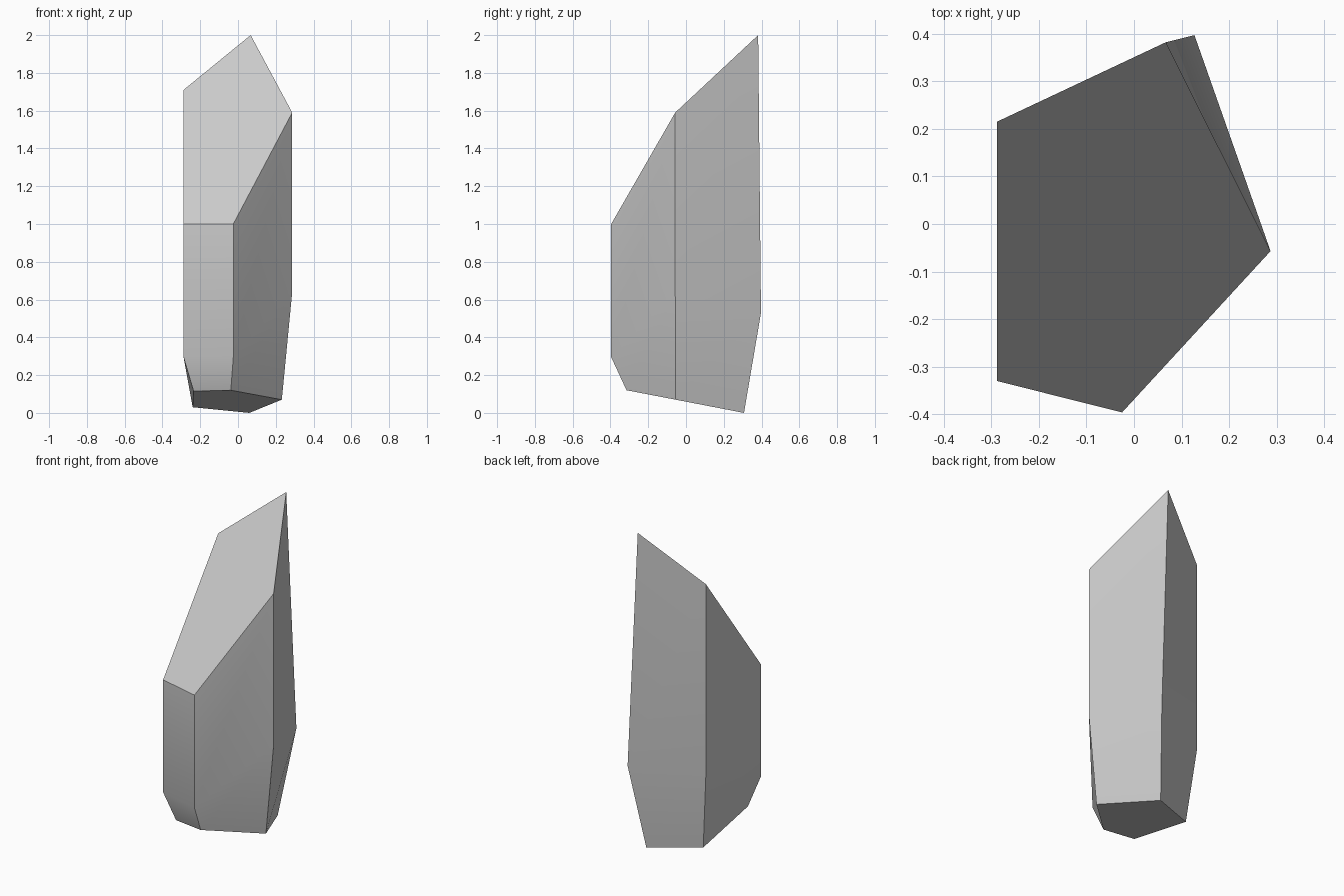
import bpy
import bmesh
import math

if "Cube" in bpy.data.objects:
    bpy.data.objects.remove(bpy.data.objects["Cube"])

# Five-sided cross-sections, counter-clockwise from the back left corner
base = [(-0.24, 0.172, 0.03), (-0.235, -0.278, 0.115), (-0.038, -0.315, 0.12),
        (0.232, -0.055, 0.07), (0.06, 0.307, 0.0)]
shoulder = [(-0.288, 0.215, 0.51), (-0.288, -0.33, 0.295), (-0.025, -0.396, 0.295),
            (0.287, -0.057, 0.64), (0.127, 0.397, 0.53)]
slanted_top = [(-0.288, 0.215, 1.71), (-0.288, -0.33, 1.0), (-0.025, -0.396, 1.0),
               (0.287, -0.057, 1.59), (0.067, 0.382, 2.0)]

# Skin the sections into one closed shard
bm = bmesh.new()
rings = [[bm.verts.new(p) for p in ring] for ring in (base, shoulder, slanted_top)]
for low, high in zip(rings, rings[1:]):
    for i in range(5):
        j = (i + 1) % 5
        bm.faces.new((low[i], low[j], high[j], high[i]))
bm.faces.new(rings[0][::-1])
bm.faces.new(rings[-1])
bmesh.ops.recalc_face_normals(bm, faces=bm.faces[:])

mesh = bpy.data.meshes.new("crystal_shard")
bm.to_mesh(mesh)
bm.free()
shard = bpy.data.objects.new("crystal_shard", mesh)
bpy.context.collection.objects.link(shard)

# Soft shading across the shallow bends, crisp main edges
bpy.context.view_layer.objects.active = shard
shard.select_set(True)
bpy.ops.object.shade_smooth_by_angle(angle=math.radians(30))
